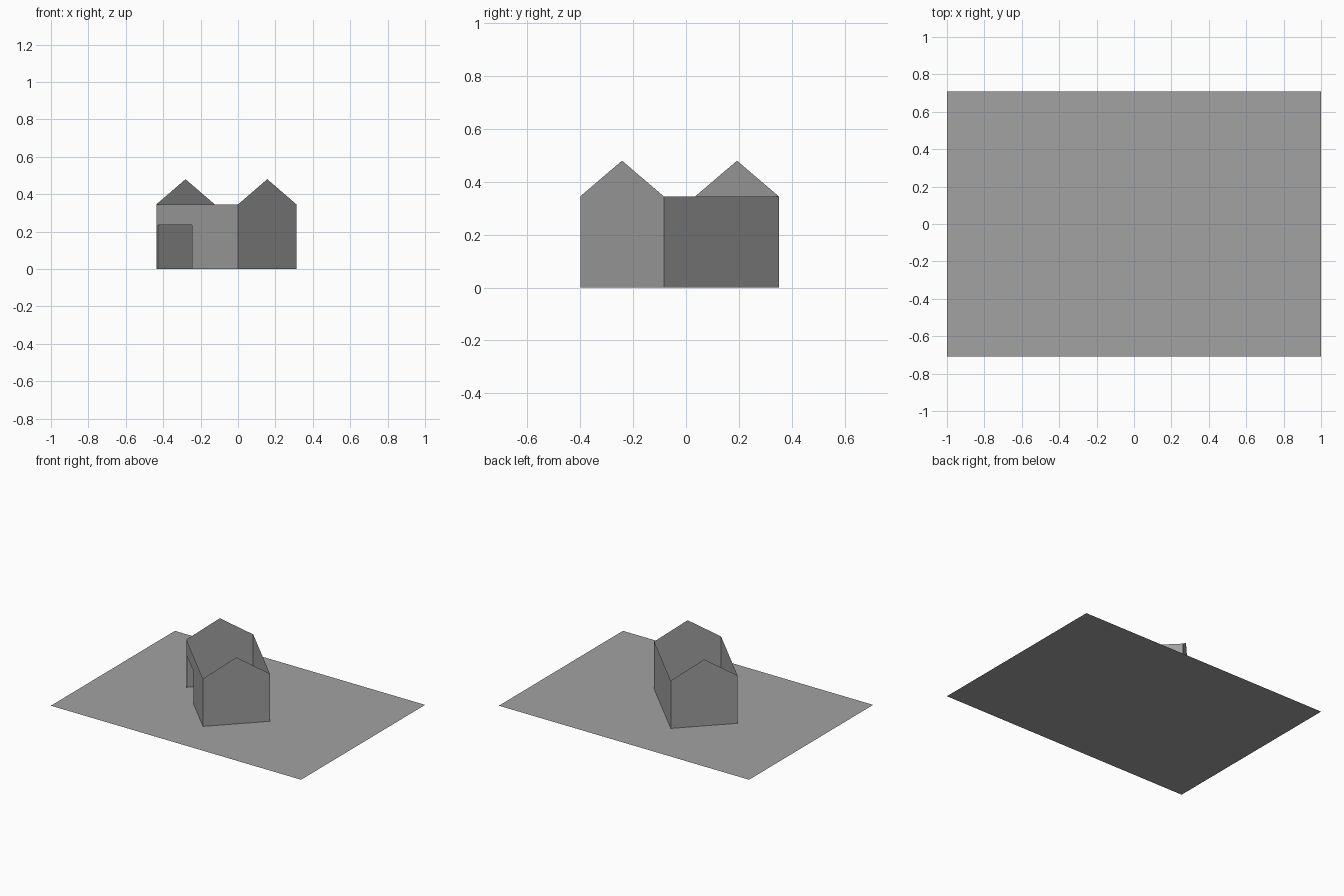
import bpy
import bmesh
from mathutils import Vector

cube = bpy.data.objects.get("Cube")
if cube:
    bpy.data.objects.remove(cube, do_unlink=True)

# One plain grey for everything
GREY = (0.36, 0.36, 0.36, 1.0)
grey = bpy.data.materials.new("plain_grey")
grey.use_nodes = True
grey.diffuse_color = GREY
grey.node_tree.nodes["Principled BSDF"].inputs["Base Color"].default_value = GREY


def sheet(name, points):
    """Single flat face through the given points."""
    mesh = bpy.data.meshes.new(name)
    bm = bmesh.new()
    bm.faces.new([bm.verts.new(p) for p in points])
    bm.to_mesh(mesh)
    bm.free()
    mesh.materials.append(grey)
    obj = bpy.data.objects.new(name, mesh)
    bpy.context.collection.objects.link(obj)
    return obj


def wall(name, start, end, outline):
    """Upright wall; outline is (fraction along the wall, height)."""
    sheet(name, [start.lerp(end, t) + Vector((0, 0, z)) for t, z in outline])


EAVES, PEAK = 0.345, 0.48
DOOR_TOP, DOOR_START, DOOR_END = 0.235, 0.56, 0.978

# Corners of the house, which stands diagonally on its plot
front = Vector((0, -0.4, 0))
right = Vector((0.313, -0.084, 0))
depth = Vector((-0.437, 0.435, 0))
back, left = right + depth, front + depth

# Ground
sheet("ground", [(-1, -0.708, 0), (1, -0.708, 0), (1, 0.708, 0), (-1, 0.708, 0)])

# Roofless house: two gable ends, a plain side and a side with a doorway
gable = [(0, 0), (1, 0), (1, EAVES), (0.5, PEAK), (0, EAVES)]
plain = [(0, 0), (1, 0), (1, EAVES), (0, EAVES)]
doorway = [(1, 0), (1, EAVES), (0, EAVES), (0, 0), (DOOR_START, 0),
           (DOOR_START, DOOR_TOP), (DOOR_END, DOOR_TOP), (DOOR_END, 0)]
wall("front_gable_wall", front, right, gable)
wall("back_gable_wall", back, left, gable)
wall("plain_side_wall", right, back, plain)
wall("doorway_side_wall", front, left, doorway[::-1])
